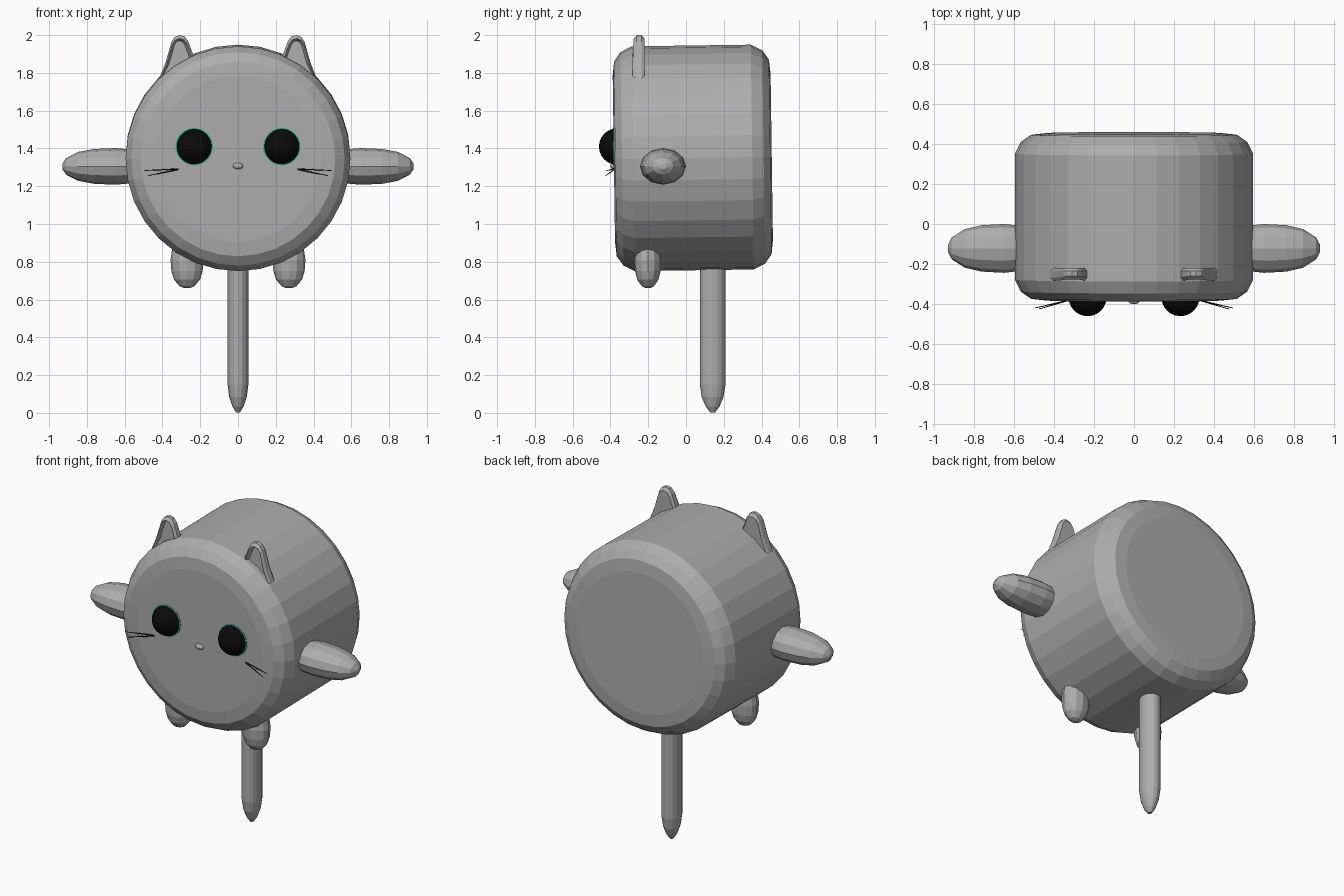
import bpy, bmesh, math
from mathutils import Matrix, Vector

if "Cube" in bpy.data.objects:
    bpy.data.objects.remove(bpy.data.objects["Cube"])


def material(name, rgb):
    m = bpy.data.materials.new(name)
    m.diffuse_color = (*rgb, 1)
    m.use_nodes = True
    m.node_tree.nodes["Principled BSDF"].inputs["Base Color"].default_value = m.diffuse_color
    return m


GREY = material("soft grey", (0.42, 0.42, 0.42))
BLACK = material("black", (0.003, 0.003, 0.003))
TEAL = material("teal", (0.03, 0.5, 0.32))


def finish(name, bm, mat, smooth=False):
    bmesh.ops.recalc_face_normals(bm, faces=bm.faces)
    me = bpy.data.meshes.new(name)
    bm.to_mesh(me)
    bm.free()
    me.materials.append(mat)
    for p in me.polygons:
        p.use_smooth = smooth
    ob = bpy.data.objects.new(name, me)
    bpy.context.collection.objects.link(ob)
    return ob


def lathe(name, profile, sides, centre, axis, scale=(1, 1, 1), mat=GREY):
    """Spin (radius, height) pairs about an axis, then scale and place."""
    bm = bmesh.new()
    rings = []
    for r, h in profile:
        rings.append([bm.verts.new((r * math.cos(2 * math.pi * i / sides),
                                    r * math.sin(2 * math.pi * i / sides), h))
                      for i in range(sides)])
    for a, b in zip(rings, rings[1:]):
        for i in range(sides):
            j = (i + 1) % sides
            bm.faces.new((a[i], a[j], b[j], b[i]))
    bm.faces.new(rings[0])
    bm.faces.new(rings[-1])
    turn = Vector((0, 0, 1)).rotation_difference(Vector(axis)).to_matrix().to_4x4()
    bm.transform(Matrix.Translation(centre) @ Matrix.Diagonal((*scale, 1)) @ turn)
    return finish(name, bm, mat)


def ball(name, centre, radii, mat, u=24, v=12):
    bm = bmesh.new()
    bmesh.ops.create_uvsphere(bm, u_segments=u, v_segments=v, radius=1)
    bm.transform(Matrix.Translation(centre) @ Matrix.Diagonal((*radii, 1))
                 @ Matrix.Rotation(math.pi / 2, 4, 'X'))
    return finish(name, bm, mat, True)


# Drum body, tilted very slightly
body = lathe("body", [(0.44, -0.418), (0.515, -0.41), (0.565, -0.375), (0.595, -0.315),
                      (0.595, 0.315), (0.565, 0.375), (0.515, 0.41), (0.44, 0.418)],
             32, (0, 0, 0), (0, 1, 0))
body.location = (0, 0.036, 1.35)
body.rotation_euler.x = 0.014

# Hanging tail with a tapered tip
lathe("tail", [(0.2, 0.003), (0.55, 0.035), (0.85, 0.085), (1, 0.15), (1, 0.85)],
      16, (0, 0.141, 0), (0, 0, 1), (0.055, 0.068, 1))

# Blunt limb shape, from root to tip
LIMB = [(0.5, -0.85), (0.9, -0.4), (1, 0), (0.95, 0.4), (0.79, 0.7), (0.45, 0.93), (0.15, 1)]


def ear(name, s):
    outline = [(0.418, 1.77), (0.385, 1.85), (0.352, 1.965), (0.335, 1.99), (0.31, 2.0),
               (0.283, 1.993), (0.264, 1.968), (0.235, 1.89), (0.225, 1.82), (0.31, 1.77)]
    bm = bmesh.new()
    mid = Vector((0.32, 1.87))
    # Back, middle and front outlines give a rounded rim
    loops = []
    for y, k in ((-0.22, 0.86), (-0.235, 1), (-0.268, 1), (-0.283, 0.86)):
        pts = [mid + (Vector(p) - mid) * k for p in outline]
        loops.append([bm.verts.new((s * p.x, y + 0.08 * max(0, p.y - 1.9) * (y < -0.25), p.y))
                      for p in pts])
    n = len(outline)
    for a, b in zip(loops, loops[1:]):
        for i in range(n):
            j = (i + 1) % n
            bm.faces.new((a[i], a[j], b[j], b[i]))
    bm.faces.new(loops[0])
    front = bm.faces.new(loops[-1])
    bmesh.ops.recalc_face_normals(bm, faces=bm.faces)
    # Hollow of the ear
    bmesh.ops.inset_region(bm, faces=[front], thickness=0.012)
    bmesh.ops.translate(bm, verts=front.verts, vec=(0, 0.025, 0))
    finish(name, bm, GREY)


def whisker(name, a, b):
    a, b = Vector(a), Vector(b)
    bm = bmesh.new()
    turn = Vector((0, 0, 1)).rotation_difference((b - a).normalized()).to_matrix().to_4x4()
    bmesh.ops.create_cone(bm, cap_ends=True, segments=6, radius1=0.0035, radius2=0.002,
                          depth=(b - a).length,
                          matrix=Matrix.Translation((a + b) / 2) @ turn)
    finish(name, bm, BLACK)


for side, s in (("left", -1), ("right", 1)):
    lathe(side + "_arm", LIMB, 12, (s * 0.65, -0.122, 1.305), (s, 0, 0), (0.28, 0.122, 0.097))
    lathe(side + "_foot", LIMB, 12, (s * 0.27, -0.202, 0.81), (0, 0, -1), (0.087, 0.071, 0.15))
    ear(side + "_ear", s)
    ball(side + "_eye", (s * 0.232, -0.366, 1.41), (0.095, 0.095, 0.096), BLACK)
    # Thin teal rim around the eye
    lathe(side + "_eye_rim", [(0.1, -0.02), (0.1, 0.012), (0.09, 0.014)], 24,
          (s * 0.232, -0.374, 1.41), (0, -1, 0), mat=TEAL)
    whisker(side + "_whisker_upper", (s * 0.3, -0.375, 1.292), (s * 0.495, -0.42, 1.283))
    whisker(side + "_whisker_lower", (s * 0.305, -0.375, 1.291), (s * 0.475, -0.425, 1.256))

# Small nose
ball("nose", (0, -0.384, 1.307), (0.028, 0.017, 0.017), GREY, 12, 8)
